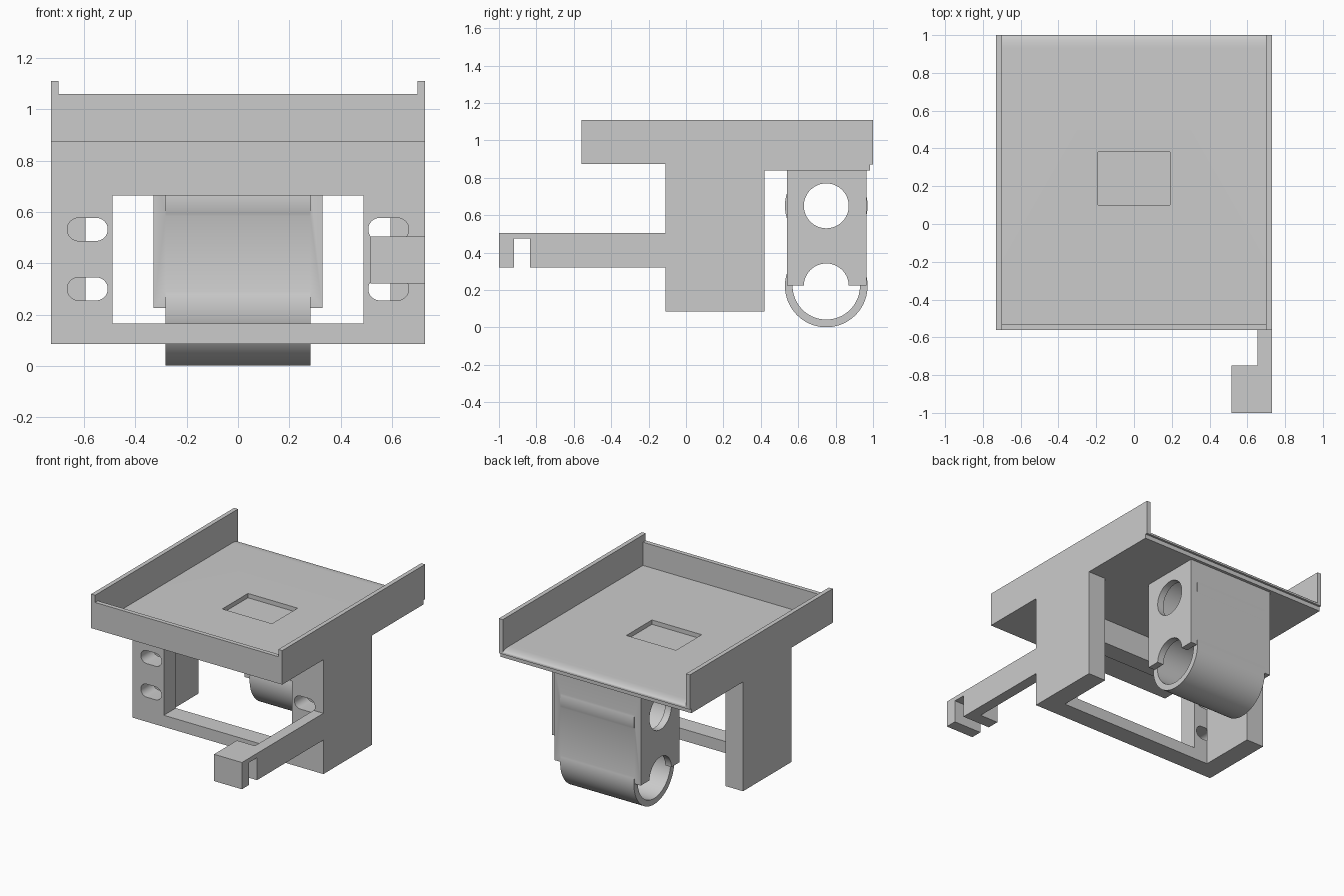
import bpy
import bmesh
from math import cos, sin, pi

cube = bpy.data.objects.get("Cube")
if cube:
    bpy.data.objects.remove(cube, do_unlink=True)

grey = bpy.data.materials.new("light_grey")
grey.use_nodes = True
grey.diffuse_color = (0.6, 0.6, 0.6, 1)
grey.node_tree.nodes["Principled BSDF"].inputs["Base Color"].default_value = (0.6, 0.6, 0.6, 1)


def extrude(name, points, axis, lo, hi):
    """Prism of a 2D profile: (y, z) along x, or (x, z) along y."""
    place = (lambda p, d: (d, p[0], p[1])) if axis == "x" else (lambda p, d: (p[0], d, p[1]))
    bm = bmesh.new()
    face = bm.faces.new([bm.verts.new(place(p, lo)) for p in points])
    moved = bmesh.ops.extrude_face_region(bm, geom=[face])["geom"]
    shift = place((0, 0), hi - lo)
    bmesh.ops.translate(bm, vec=shift, verts=[v for v in moved if isinstance(v, bmesh.types.BMVert)])
    bmesh.ops.recalc_face_normals(bm, faces=bm.faces)
    mesh = bpy.data.meshes.new(name)
    bm.to_mesh(mesh)
    bm.free()
    mesh.materials.append(grey)
    obj = bpy.data.objects.new(name, mesh)
    bpy.context.collection.objects.link(obj)
    return obj


def box(name, x0, x1, y0, y1, z0, z1):
    return extrude(name, [(y0, z0), (y1, z0), (y1, z1), (y0, z1)], "x", x0, x1)


def arc(cx, cz, rx, rz, start, end, steps):
    angles = [start + (end - start) * i / steps for i in range(steps + 1)]
    return [(cx + rx * cos(a), cz + rz * sin(a)) for a in angles]


def rod(name, y, z, r, half):
    return extrude(name, arc(y, z, r, r, 0, 2 * pi, 72)[:-1], "x", -half, half)


def combine(target, tool, operation="DIFFERENCE"):
    mod = target.modifiers.new("combine", "BOOLEAN")
    mod.object, mod.operation, mod.solver = tool, operation, "EXACT"
    bpy.context.view_layer.objects.active = target
    bpy.ops.object.modifier_apply(modifier=mod.name)
    bpy.data.objects.remove(tool, do_unlink=True)


def smooth(obj):
    bpy.ops.object.select_all(action="DESELECT")
    obj.select_set(True)
    bpy.context.view_layer.objects.active = obj
    bpy.ops.object.shade_smooth_by_angle(angle=pi / 7)


# Tray floor with a thicker rear underside and a rounded back edge
profile = [(-0.56, 0.875), (-0.11, 0.875), (-0.11, 0.84), (0.985, 0.84), (0.985, 0.87), (1, 0.87)]
profile += arc(0.93, 0.88, 0.07, 0.02, 0, pi / 2, 12) + [(-0.56, 0.9)]
floor = extrude("tray_floor", profile, "x", -0.73, 0.73)
combine(floor, box("recess_cutter", -0.19, 0.19, 0.1, 0.38, 0.87, 1))
smooth(floor)

# Tray walls
for side, x in (("right", -0.73), ("left", 0.7)):
    box(side + "_tray_wall", x, x + 0.03, -0.56, 1, 0.875, 1.11)
box("front_tray_lip", -0.73, 0.73, -0.56, -0.53, 0.875, 1.06)

# Front frame with a window and four slots
frame = box("front_frame", -0.73, 0.73, -0.11, 0.02, 0.085, 0.86)
combine(frame, box("window_cutter", -0.49, 0.49, -0.3, 0.3, 0.165, 0.665))
for side in (-1, 1):
    for z in (0.3, 0.532):
        slot = arc(side * 0.587 + 0.034, z, 0.045, 0.045, -pi / 2, pi / 2, 16)
        slot += arc(side * 0.587 - 0.034, z, 0.045, 0.045, pi / 2, 3 * pi / 2, 16)
        combine(frame, extrude("slot_cutter", slot, "y", -0.3, 0.3))
smooth(frame)

# Side legs behind the frame
for side, x in (("right", -0.73), ("left", 0.595)):
    box(side + "_leg", x, x + 0.135, 0.02, 0.42, 0.085, 0.86)

# Arm with a notched hook head
box("arm", 0.655, 0.73, -0.835, -0.11, 0.32, 0.505)
head = box("arm_head", 0.517, 0.73, -1, -0.75, 0.32, 0.505)
combine(head, box("notch_cutter", 0.4, 0.9, -0.92, -0.835, 0.2, 0.475))

# Hanging holder with two bored tubes
holder = box("tube_holder", -0.33, 0.33, 0.54, 0.965, 0.225, 0.85)
centres = [(0.75, 0.65), (0.75, 0.222)]
for y, z in centres:
    combine(holder, rod("tube", y, z, 0.221, 0.282), "UNION")
for y, z in centres:
    combine(holder, rod("bore_cutter", y, z, 0.18, 0.283))
    combine(holder, rod("end_hole_cutter", y, z, 0.12, 0.5))
smooth(holder)
